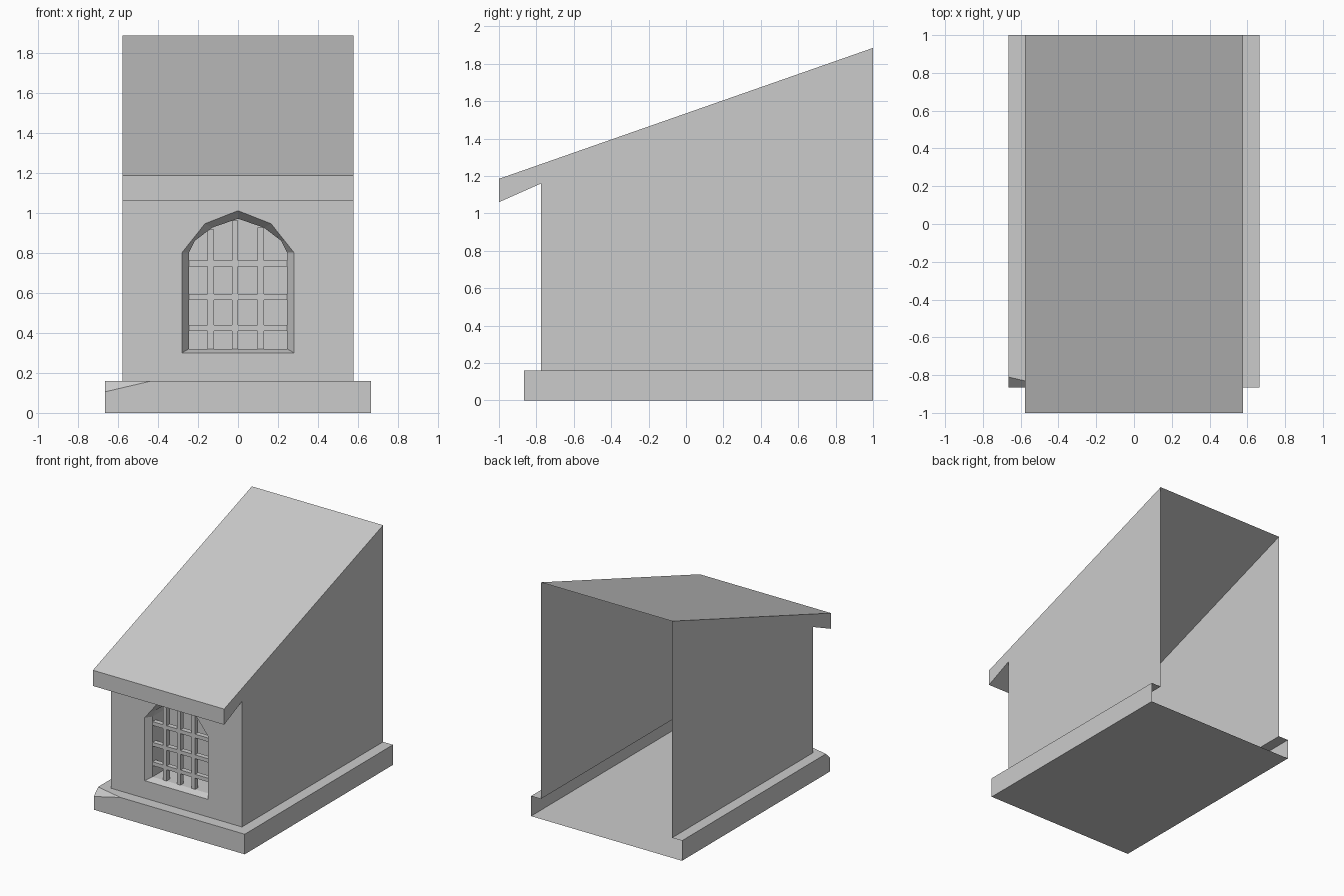
import bpy
import bmesh
from mathutils import Vector

cube = bpy.data.objects.get("Cube")
if cube:
    bpy.data.objects.remove(cube, do_unlink=True)

stone = bpy.data.materials.new("pale_stone")
stone.use_nodes = True
stone.diffuse_color = (0.6, 0.6, 0.6, 1)
stone.node_tree.nodes["Principled BSDF"].inputs["Base Color"].default_value = (0.6, 0.6, 0.6, 1)


def finish(bm, name):
    mesh = bpy.data.meshes.new(name)
    bm.to_mesh(mesh)
    bm.free()
    mesh.materials.append(stone)
    obj = bpy.data.objects.new(name, mesh)
    bpy.context.collection.objects.link(obj)
    return obj


def add_face(bm, points, outward):
    """Add a face whose normal points along outward."""
    face = bm.faces.new([bm.verts.new(p) for p in points])
    face.normal_update()
    if face.normal.dot(Vector(outward)) < 0:
        face.normal_flip()


def sheets(name, faces):
    bm = bmesh.new()
    for points, outward in faces:
        add_face(bm, points, outward)
    bmesh.ops.remove_doubles(bm, verts=bm.verts, dist=0.0005)
    return finish(bm, name)


# Main dimensions
W, FRONT, BACK, EAVE = 0.578, -0.775, 1.0, -1.0
BW, BFRONT, BTOP = 0.665, -0.865, 0.16
EAVE_LOW, EAVE_TOP, RIDGE, WALL_TOP = 1.06, 1.185, 1.885, 1.16


def across(y1, z1, y2, z2):
    """Full-width rectangle between two lines running along x."""
    return [(-W, y1, z1), (W, y1, z1), (W, y2, z2), (-W, y2, z2)]


# Side walls, including the ends of the eave
side = [(EAVE, EAVE_LOW), (EAVE, EAVE_TOP), (BACK, RIDGE),
        (BACK, BTOP), (FRONT, BTOP), (FRONT, WALL_TOP)]
for name, s in (("left_wall", 1), ("right_wall", -1)):
    sheets(name, [([(s * W, y, z) for y, z in side], (s, 0, 0))])

# Sloping roof with fascia and soffit
sheets("roof", [
    (across(EAVE, EAVE_TOP, BACK, RIDGE), (0, 0, 1)),
    (across(EAVE, EAVE_LOW, EAVE, EAVE_TOP), (0, -1, 0)),
    (across(EAVE, EAVE_LOW, FRONT, WALL_TOP), (0, 0, -1)),
])

# Hollow plinth, open at the back, with one chipped corner
chip_x, chip_y, chip_z = -0.43, -0.81, 0.105
chip = [(-BW, BFRONT, chip_z), (chip_x, BFRONT, BTOP), (-BW, chip_y, BTOP)]
t = (BW - W) / (BW + chip_x)
rim = (-W, chip_y + t * (BFRONT - chip_y), BTOP)
sheets("plinth", [
    ([(-BW, BFRONT, 0), (BW, BFRONT, 0), (BW, BACK, 0), (-BW, BACK, 0)], (0, 0, -1)),
    ([(-BW, BFRONT, 0), (BW, BFRONT, 0), (BW, BFRONT, BTOP), chip[1], chip[0]], (0, -1, 0)),
    ([(BW, BFRONT, 0), (BW, BACK, 0), (BW, BACK, BTOP), (BW, BFRONT, BTOP)], (1, 0, 0)),
    ([(-BW, BFRONT, 0), (-BW, BACK, 0), (-BW, BACK, BTOP), chip[2], chip[0]], (-1, 0, 0)),
    (chip, (-1, -1, 1)),
    ([(W, BFRONT, BTOP), (BW, BFRONT, BTOP), (BW, BACK, BTOP), (W, BACK, BTOP)], (0, 0, 1)),
    ([chip[2], rim, (-W, BACK, BTOP), (-BW, BACK, BTOP)], (0, 0, 1)),
    ([rim, chip[1], (W, BFRONT, BTOP), (W, FRONT, BTOP), (-W, FRONT, BTOP)], (0, 0, 1)),
])


def arch(half, y):
    """Mirror a half outline (foot to apex) into a closed arch."""
    right = [(x, y, z) for x, z in half]
    return right + [(-x, y, z) for x, z in half[-2::-1]]


SPLAY, PANE = FRONT + 0.05, FRONT + 0.25
outer = [(0.28, 0.3), (0.28, 0.8), (0.235, 0.857), (0.165, 0.945), (0, 1.01)]
inner = [(0.245, 0.32), (0.245, 0.8), (0.215, 0.86), (0.13, 0.925), (0, 0.97)]

# Front wall with an arched opening
bm = bmesh.new()
edges = []
for loop in (across(FRONT, BTOP, FRONT, WALL_TOP), arch(outer, FRONT)):
    verts = [bm.verts.new(p) for p in loop]
    edges += [bm.edges.new((a, b)) for a, b in zip(verts, verts[1:] + verts[:1])]
bmesh.ops.triangle_fill(bm, edges=edges, use_beauty=True, normal=(0, -1, 0))
for f in bm.faces:
    f.normal_update()
    if f.normal.y > 0:
        f.normal_flip()
finish(bm, "front_wall")

# Splayed reveal, deep recess and closing panel
rings = [arch(outer, FRONT), arch(inner, SPLAY), arch(inner, PANE)]
centre = Vector((0, 0, 0.6))
recess = [(rings[2], (0, -1, 0))]
for near, far in zip(rings, rings[1:]):
    for i in range(len(near)):
        j = (i + 1) % len(near)
        mid = (Vector(near[i]) + Vector(near[j])) / 2
        inward = centre - mid
        inward.y = 0
        recess.append(([near[i], near[j], far[j], far[i]], inward))
sheets("window_recess", recess)


# Window lattice
def bar(name, x1, x2, z1, z2):
    bm = bmesh.new()
    bmesh.ops.create_cube(bm, size=1)
    for v in bm.verts:
        v.co = ((x1 + x2) / 2 + v.co.x * (x2 - x1),
                SPLAY + 0.02 + v.co.y * 0.04,
                (z1 + z2) / 2 + v.co.z * (z2 - z1))
    finish(bm, name)


for x, top in ((-0.137, 0.915), (-0.015, 0.96), (0.113, 0.925)):
    bar("upright_bar", x - 0.016, x + 0.016, 0.32, top)
for z in (0.425, 0.58, 0.745):
    bar("cross_bar", -0.245, 0.245, z - 0.015, z + 0.015)
